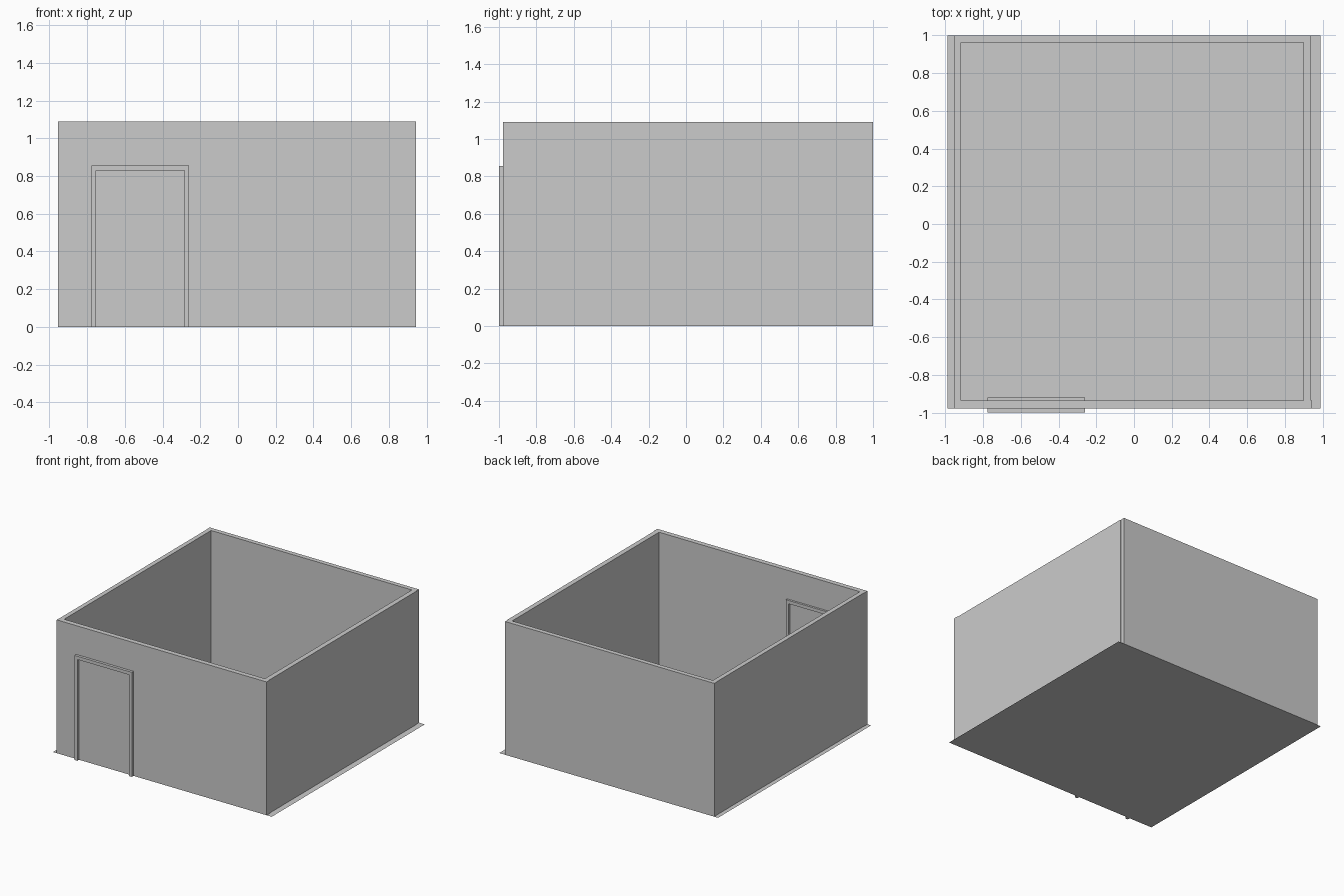
import bpy, bmesh

if "Cube" in bpy.data.objects:
    bpy.data.objects.remove(bpy.data.objects["Cube"])

HEIGHT = 1.09


def finish(name, bm):
    bmesh.ops.recalc_face_normals(bm, faces=bm.faces)
    mesh = bpy.data.meshes.new(name)
    bm.to_mesh(mesh)
    bm.free()
    obj = bpy.data.objects.new(name, mesh)
    bpy.context.collection.objects.link(obj)
    return obj


def box(name, x0, x1, y0, y1, z0, z1):
    bm = bmesh.new()
    bmesh.ops.create_cube(bm, size=1)
    bmesh.ops.scale(bm, vec=(x1 - x0, y1 - y0, z1 - z0), verts=bm.verts)
    bmesh.ops.translate(bm, vec=((x0 + x1) / 2, (y0 + y1) / 2, (z0 + z1) / 2), verts=bm.verts)
    return finish(name, bm)


def extruded_profile(name, points, y0, y1):
    bm = bmesh.new()
    face = bm.faces.new([bm.verts.new((x, y0, z)) for x, z in points])
    out = bmesh.ops.extrude_face_region(bm, geom=[face], use_keep_orig=True)
    moved = [g for g in out["geom"] if isinstance(g, bmesh.types.BMVert)]
    bmesh.ops.translate(bm, vec=(0, y1 - y0, 0), verts=moved)
    return finish(name, bm)


# Floor: a thin sheet a little wider than the room
bm = bmesh.new()
bm.faces.new([bm.verts.new(p) for p in
              ((-0.99, -0.978, 0), (0.99, -0.978, 0), (0.99, 1, 0), (-0.99, 1, 0))])
finish("floor", bm)

# Walls: front and back run full width, side walls fit between them
box("front_wall", -0.956, 0.944, -0.978, -0.937, 0, HEIGHT)
box("back_wall", -0.956, 0.936, 0.962, 1.0, 0, HEIGHT)
box("left_wall", -0.954, -0.917, -0.937, 0.962, 0, HEIGHT)
box("right_wall", 0.90, 0.94, -0.937, 0.962, 0, HEIGHT)

# Door frame: two jambs and a head, proud of the wall on both sides
extruded_profile("door_frame", [
    (-0.778, 0), (-0.778, 0.855), (-0.26, 0.855), (-0.26, 0),
    (-0.284, 0), (-0.284, 0.828), (-0.754, 0.828), (-0.754, 0),
], -1.0, -0.92)
